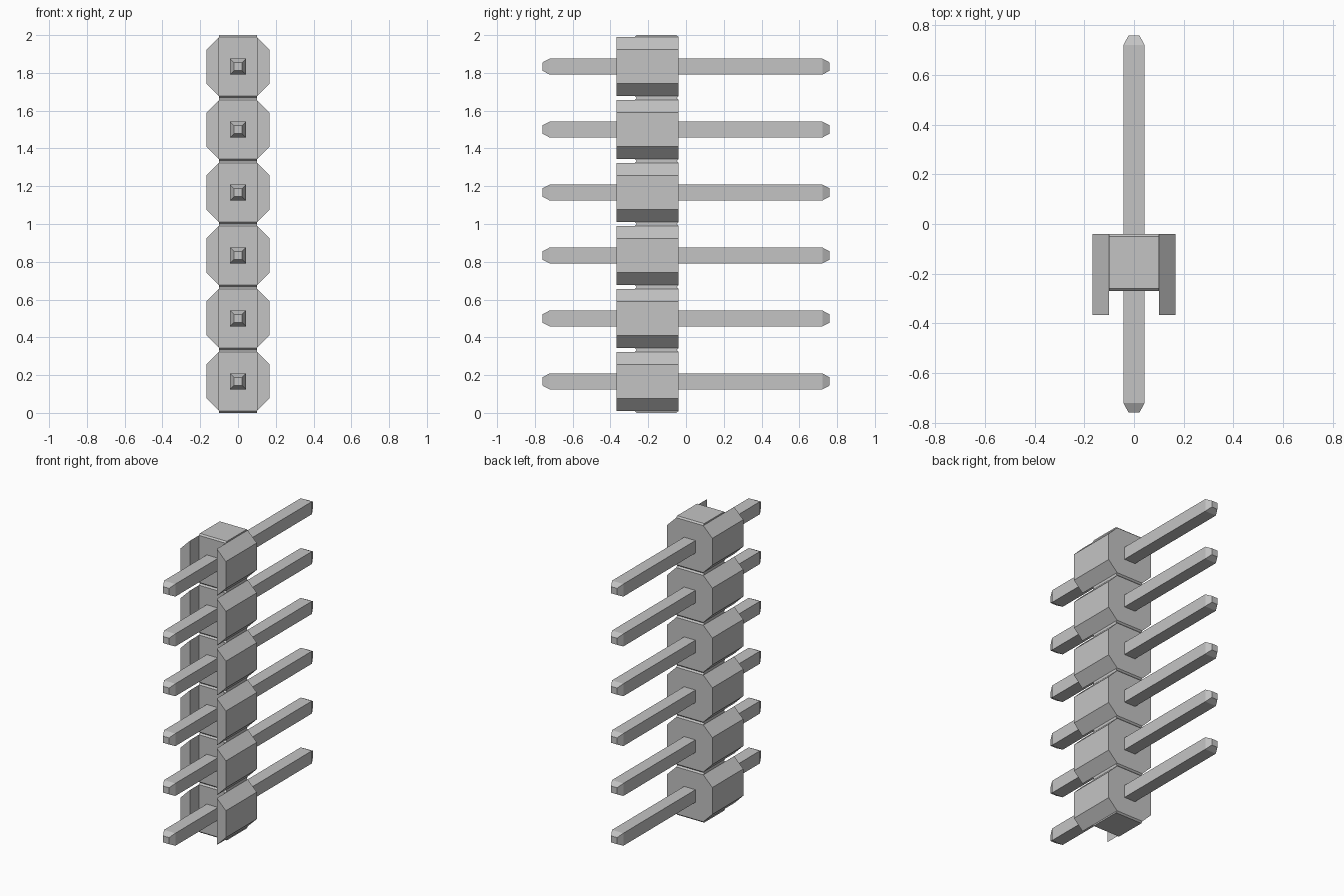
import bpy
import bmesh
from mathutils import Vector

cube = bpy.data.objects.get("Cube")
if cube:
    bpy.data.objects.remove(cube, do_unlink=True)

COUNT = 6
PITCH = 2 / COUNT
BACK, SLOT, FRONT = -0.04, -0.27, -0.367   # depth stations of the housing

grey = bpy.data.materials.new("light grey")
grey.use_nodes = True
color = (0.55, 0.55, 0.55, 1)
grey.diffuse_color = color
grey.node_tree.nodes["Principled BSDF"].inputs["Base Color"].default_value = color


def finish(bm, name):
    bmesh.ops.recalc_face_normals(bm, faces=bm.faces)
    mesh = bpy.data.meshes.new(name)
    bm.to_mesh(mesh)
    bm.free()
    mesh.materials.append(grey)
    return mesh


def push(bm, face, offset):
    """Extrude one face and return the moved verts."""
    new = bmesh.ops.extrude_face_region(bm, geom=[face])["geom"]
    verts = [g for g in new if isinstance(g, bmesh.types.BMVert)]
    bmesh.ops.delete(bm, geom=[face], context="FACES_ONLY") if face.is_valid else None
    bmesh.ops.translate(bm, verts=verts, vec=Vector(offset))
    return verts


def make_housing():
    # Octagonal body, with its end faces split into a middle and two wings
    bm = bmesh.new()
    half = [(0.1, 0.157), (0.167, 0.09), (0.167, -0.09), (0.1, -0.157)]
    ring = half + [(-x, -z) for x, z in half]
    back, front = ([bm.verts.new((x, y, z)) for x, z in ring] for y in (BACK, SLOT))
    for i in range(8):
        bm.faces.new((back[i], back[i - 1], front[i - 1], front[i]))
    wings = []
    for loop in (back, front):
        bm.faces.new((loop[0], loop[3], loop[4], loop[7]))
        wings = [bm.faces.new(loop[:4]), bm.faces.new(loop[4:])]
    bm.normal_update()
    caps = [f for f in bm.faces if abs(abs(f.calc_center_median().z) - 0.157) < 0.001]

    # Wings run forward on both sides of the slot
    for wing in wings:
        push(bm, wing, (0, FRONT - SLOT, 0))

    # Chamfered lands join each housing to its neighbours
    middle = (BACK + SLOT) / 2
    for cap in caps:
        side = 1 if cap.calc_center_median().z > 0 else -1
        for v in push(bm, cap, (0, 0, side * (PITCH / 2 - 0.157))):
            v.co.y += 0.01 if v.co.y < middle else -0.01
    return finish(bm, "housing")


def make_pin():
    # Square pin with tapered tips
    bm = bmesh.new()
    rings = []
    for y, r in ((-0.76, 0.022), (-0.722, 0.042), (0.722, 0.042), (0.76, 0.022)):
        rings.append([bm.verts.new((x * r, y, z * r))
                      for x, z in ((1, 1), (1, -1), (-1, -1), (-1, 1))])
    for a, b in zip(rings, rings[1:]):
        for i in range(4):
            bm.faces.new((a[i - 1], a[i], b[i], b[i - 1]))
    bm.faces.new(rings[0])
    bm.faces.new(rings[-1])
    return finish(bm, "pin")


# Stack the housings and pins
parts = {"housing": make_housing(), "pin": make_pin()}
for n in range(COUNT):
    for name, mesh in parts.items():
        obj = bpy.data.objects.new(f"{name}_{n + 1}", mesh)
        obj.location.z = (n + 0.5) * PITCH
        bpy.context.collection.objects.link(obj)
